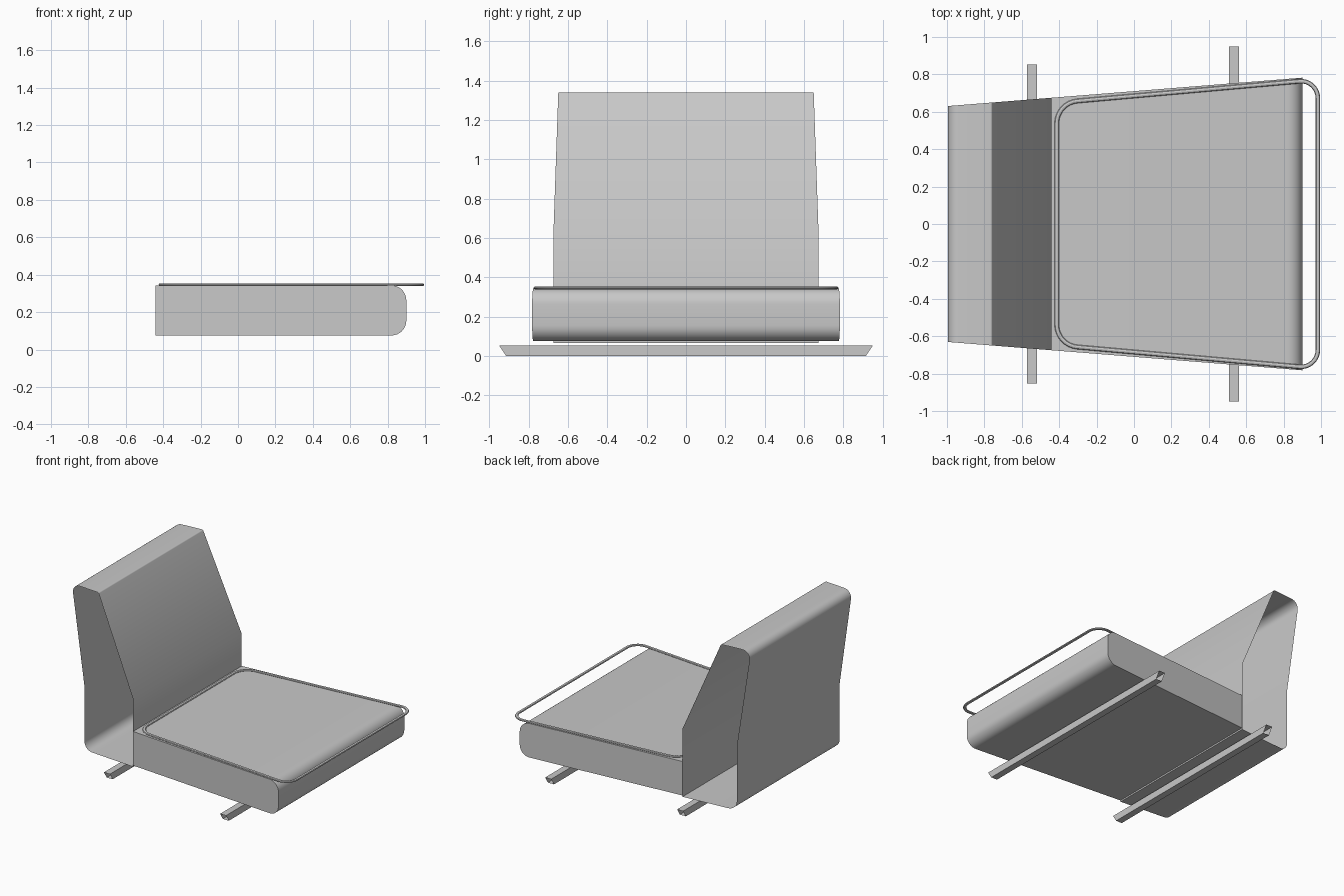
import bpy, bmesh, math
from mathutils import Vector

cube = bpy.data.objects.get("Cube")
if cube:
    bpy.data.objects.remove(cube, do_unlink=True)

grey = bpy.data.materials.new("plain grey")
grey.use_nodes = True
COLOUR = (0.58, 0.58, 0.58, 1)
grey.diffuse_color = COLOUR
grey.node_tree.nodes["Principled BSDF"].inputs["Base Color"].default_value = COLOUR


def half_width(x):
    """The whole seat tapers towards its back."""
    return 0.675 + 0.08 * (x + 0.44)


def rounded(corners, steps=8):
    """Closed outline of (a, b, radius) corners, with arcs at the rounded ones."""
    points = []
    for i, (a, b, radius) in enumerate(corners):
        here = Vector((a, b))
        if not radius:
            points.append(here)
            continue
        to_prev = (Vector(corners[i - 1][:2]) - here).normalized()
        to_next = (Vector(corners[(i + 1) % len(corners)][:2]) - here).normalized()
        half = to_prev.angle(to_next) / 2
        centre = here + (to_prev + to_next).normalized() * radius / math.sin(half)
        reach = radius / math.tan(half)
        start = (here + to_prev * reach - centre).normalized()
        end = (here + to_next * reach - centre).normalized()
        for k in range(steps + 1):
            points.append(centre + start.slerp(end, k / steps) * radius)
    return points


def finish(obj):
    obj.data.materials.append(grey)
    bpy.ops.object.select_all(action="DESELECT")
    obj.select_set(True)
    bpy.context.view_layer.objects.active = obj
    bpy.ops.object.shade_smooth_by_angle(angle=math.radians(35))


def sweep(name, outline, reach, capped):
    """Sheet between an x-z outline on the right and its mirror on the left."""
    bm = bmesh.new()
    rings = [[bm.verts.new((p.x, side * reach(p), p.y)) for p in outline]
             for side in (-1, 1)]
    for i in range(len(outline)):
        j = (i + 1) % len(outline)
        bm.faces.new((rings[0][i], rings[0][j], rings[1][j], rings[1][i]))
    if capped:
        for ring in rings:
            bm.faces.new(ring)
    bmesh.ops.recalc_face_normals(bm, faces=bm.faces)
    mesh = bpy.data.meshes.new(name)
    bm.to_mesh(mesh)
    bm.free()
    obj = bpy.data.objects.new(name, mesh)
    bpy.context.collection.objects.link(obj)
    finish(obj)


# Seat cushion: closed block with a rounded front
sweep("seat_cushion",
      rounded([(-0.44, 0.075, 0), (0.9, 0.075, 0.08), (0.9, 0.343, 0.08), (-0.44, 0.343, 0)]),
      lambda p: half_width(p.x), True)

# Backrest: folded sheet, open at both sides
sweep("backrest",
      rounded([(-0.442, 0.065, 0), (-0.442, 0.6, 0), (-0.76, 1.34, 0.012),
               (-1.005, 1.34, 0.06), (-0.89, 0.57, 0), (-0.89, 0.065, 0.07)]),
      lambda p: half_width(p.x), False)

# Floor rails: hollow square tubes with slanted ends
for name, x, length in (("rear_rail", -0.545, 0.852), ("front_rail", 0.535, 0.95)):
    sweep(name,
          rounded([(x - 0.026, 0, 0), (x + 0.026, 0, 0),
                   (x + 0.026, 0.054, 0), (x - 0.026, 0.054, 0)]),
          lambda p: length - 0.035 * (1 - p.y / 0.054), False)

# Piping: flattened loop of cord on the seat top
path = rounded([(-0.413, -0.648, 0.12), (0.983, -0.772, 0.09),
                (0.983, 0.772, 0.09), (-0.413, 0.648, 0.12)])
curve = bpy.data.curves.new("piping", "CURVE")
curve.dimensions = "3D"
curve.bevel_depth = 0.012
curve.bevel_resolution = 2
spline = curve.splines.new("POLY")
spline.points.add(len(path) - 1)
for point, p in zip(spline.points, path):
    point.co = (p.x, p.y, 0, 1)
spline.use_cyclic_u = True
piping = bpy.data.objects.new("piping", curve)
piping.location.z = 0.346
piping.scale.z = 0.65
bpy.context.collection.objects.link(piping)
bpy.ops.object.select_all(action="DESELECT")
piping.select_set(True)
bpy.context.view_layer.objects.active = piping
bpy.ops.object.convert(target="MESH")
finish(bpy.context.view_layer.objects.active)
